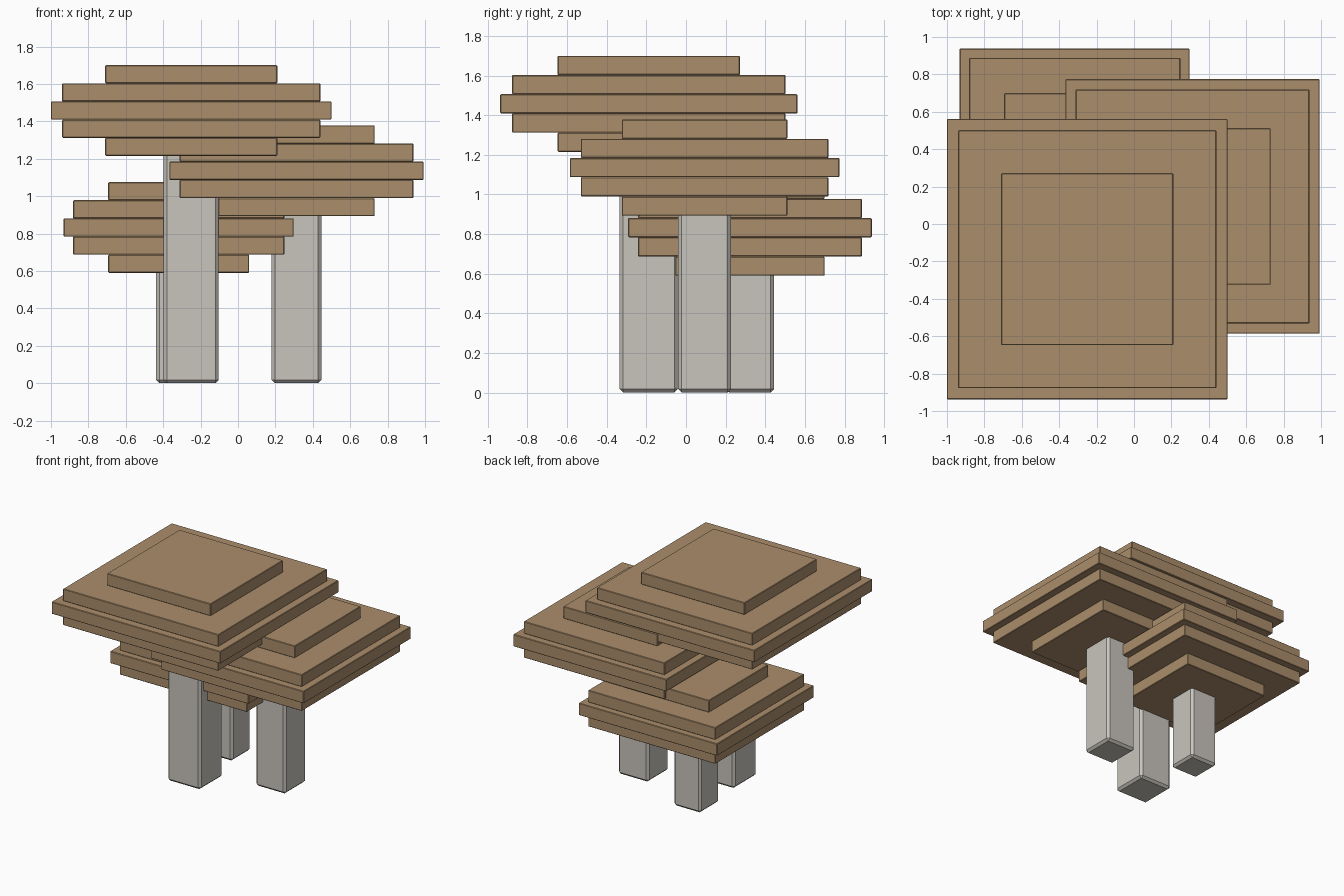
import bpy

if "Cube" in bpy.data.objects:
    bpy.data.objects.remove(bpy.data.objects["Cube"], do_unlink=True)


def make_material(name, rgb):
    mat = bpy.data.materials.new(name)
    mat.use_nodes = True
    color = (*rgb, 1.0)
    mat.diffuse_color = color
    mat.node_tree.nodes["Principled BSDF"].inputs["Base Color"].default_value = color
    return mat


def block(name, x, y, half, z0, z1, bevel, mat):
    """Square slab with a small chamfer on every edge."""
    bpy.ops.mesh.primitive_cube_add(size=1, location=(x, y, (z0 + z1) / 2))
    obj = bpy.context.object
    obj.name = name
    obj.scale = (2 * half, 2 * half, z1 - z0)
    bpy.ops.object.transform_apply(location=False, rotation=False, scale=True)
    mod = obj.modifiers.new("chamfer", "BEVEL")
    mod.width = bevel
    mod.segments = 1
    obj.data.materials.append(mat)
    return obj


foliage = make_material("tan_foliage", (0.407, 0.27, 0.147))
bark = make_material("pale_grey_bark", (0.584, 0.558, 0.509))

TIER = 0.097

# Each tree: name, centre x, centre y, canopy base, tier half widths, trunk half width
trees = [
    ("tall", -0.25, -0.188, 1.215, (0.46, 0.69, 0.75), 0.147),
    ("middle", 0.313, 0.094, 0.893, (0.418, 0.625, 0.68), 0.134),
    ("short", -0.317, 0.323, 0.59, (0.377, 0.565, 0.615), 0.121),
]

for name, x, y, base, (small, medium, large), trunk in trees:
    # Trunk reaches slightly into the lowest tier
    block(f"{name}_tree_trunk", x, y, trunk, 0, base + 0.04, 0.018, bark)

    # Canopy of five stacked square tiers, widest in the middle
    for i, half in enumerate((small, medium, large, medium, small)):
        z = base + i * TIER
        block(f"{name}_tree_canopy_tier_{i + 1}", x, y, half, z, z + TIER, 0.004, foliage)
